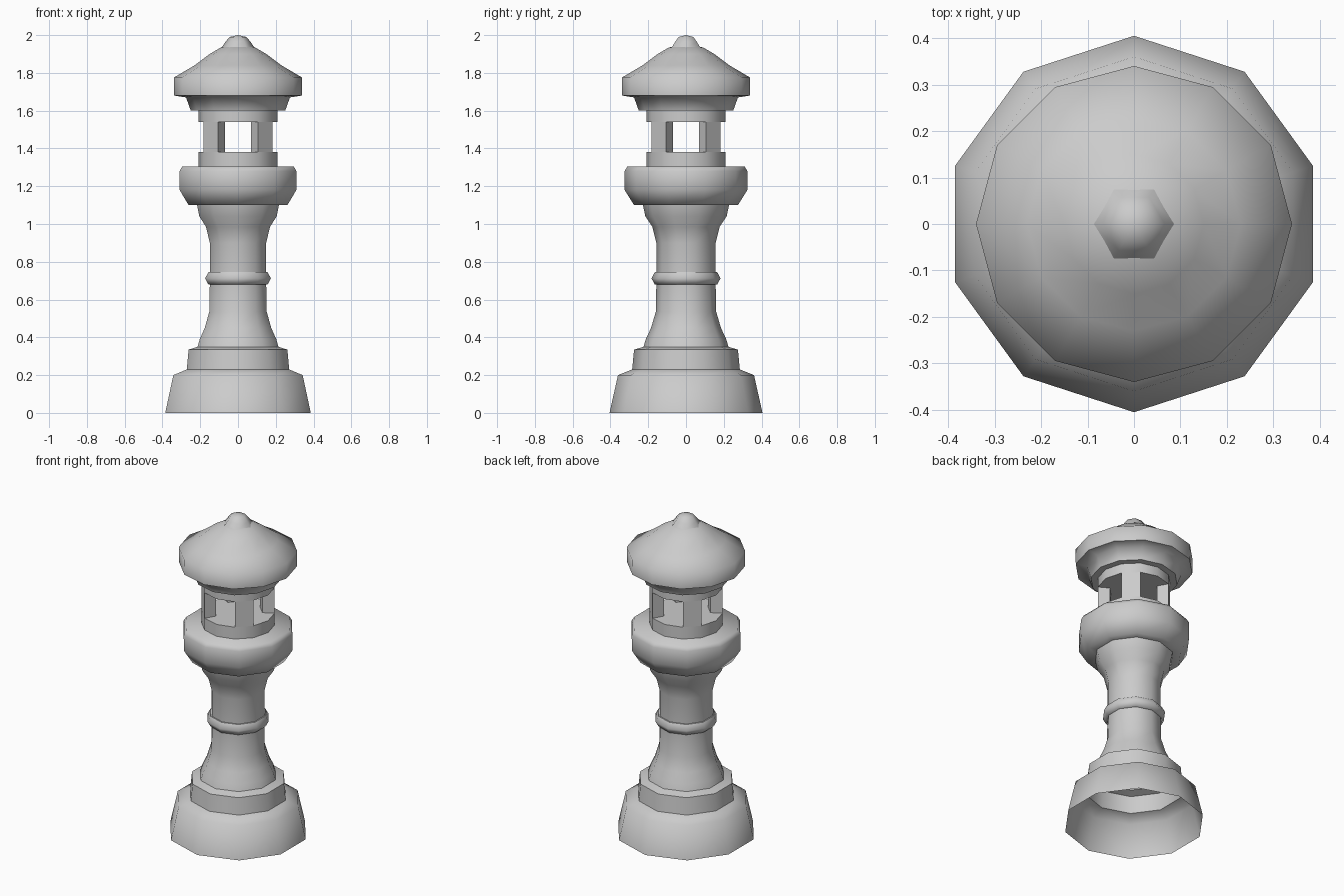
import bpy
import bmesh
from math import cos, sin, pi, radians

default = bpy.data.objects.get("Cube")
if default:
    bpy.data.objects.remove(default, do_unlink=True)

stone = bpy.data.materials.new("plain_grey")
stone.use_nodes = True
GREY = (0.6, 0.6, 0.6, 1)
stone.diffuse_color = GREY
stone.node_tree.nodes["Principled BSDF"].inputs["Base Color"].default_value = GREY


def finish(name, bm, smooth=True):
    mesh = bpy.data.meshes.new(name)
    bm.to_mesh(mesh)
    bm.free()
    mesh.materials.append(stone)
    obj = bpy.data.objects.new(name, mesh)
    bpy.context.collection.objects.link(obj)
    if smooth:
        bpy.ops.object.select_all(action="DESELECT")
        obj.select_set(True)
        bpy.context.view_layer.objects.active = obj
        bpy.ops.object.shade_smooth_by_angle(angle=radians(62))
    return obj


def lathe(name, sides, profile, start=pi / 2):
    """Turn a bottom-to-top (radius, height) profile about the z axis."""
    bm = bmesh.new()
    rings = []
    for r, z in profile:
        if r == 0:
            rings.append([bm.verts.new((0, 0, z))] * sides)
        else:
            angles = [start + 2 * pi * i / sides for i in range(sides)]
            rings.append([bm.verts.new((r * cos(a), r * sin(a), z)) for a in angles])
    for low, high in zip(rings, rings[1:]):
        for i in range(sides):
            j = (i + 1) % sides
            corners = [low[i], low[j], high[j], high[i]]
            bm.faces.new(list(dict.fromkeys(corners)))
    return finish(name, bm)


# Hollow stepped foot, open underneath
lathe("base", 10, [(0.405, 0), (0.36, 0.2), (0.285, 0.23)])
lathe("base_step", 10, [(0.285, 0.23), (0.275, 0.335), (0.225, 0.35)])

# Waisted shaft and its collar
lathe("column", 10, [(0.225, 0.35), (0.213, 0.39), (0.185, 0.45), (0.16, 0.535),
                     (0.157, 0.68), (0.157, 0.9), (0.178, 0.985),
                     (0.215, 1.04), (0.228, 1.1)])
lathe("collar", 10, [(0.15, 0.68), (0.165, 0.68), (0.183, 0.712),
                     (0.165, 0.745), (0.15, 0.745)])

# Balcony
lathe("gallery", 10, [(0.2, 1.1), (0.275, 1.1), (0.325, 1.18), (0.325, 1.28),
                      (0.31, 1.305), (0, 1.305)])

# Lantern room: two drums joined by four wedge pillars
lathe("lantern_sill", 12, [(0.21, 1.305), (0.21, 1.38), (0, 1.38)])
lathe("lantern_lintel", 12, [(0, 1.54), (0.21, 1.54), (0.21, 1.6)])
for k, label in enumerate(("back_left", "back_right", "front_right", "front_left")):
    bm = bmesh.new()
    a, b = k * pi / 2 + pi / 6, k * pi / 2 + pi / 3
    plan = [(0.14, a), (0.21, a), (0.21, b), (0.14, b)]
    low, high = [[bm.verts.new((r * cos(t), r * sin(t), z)) for r, t in plan]
                 for z in (1.38, 1.54)]
    for i in range(4):
        j = (i + 1) % 4
        bm.faces.new((low[i], low[j], high[j], high[i]))
    finish("lantern_pillar_" + label, bm, smooth=False)

# Roof with eaves, and the small knob on top
lathe("roof", 12, [(0, 1.6), (0.25, 1.6), (0.275, 1.67), (0.338, 1.68), (0.34, 1.775),
                   (0.23, 1.84), (0.15, 1.9), (0.09, 1.935), (0, 1.95)])
lathe("finial", 6, [(0.09, 1.93), (0.066, 1.965), (0.045, 1.99), (0, 2.0)], start=0)
